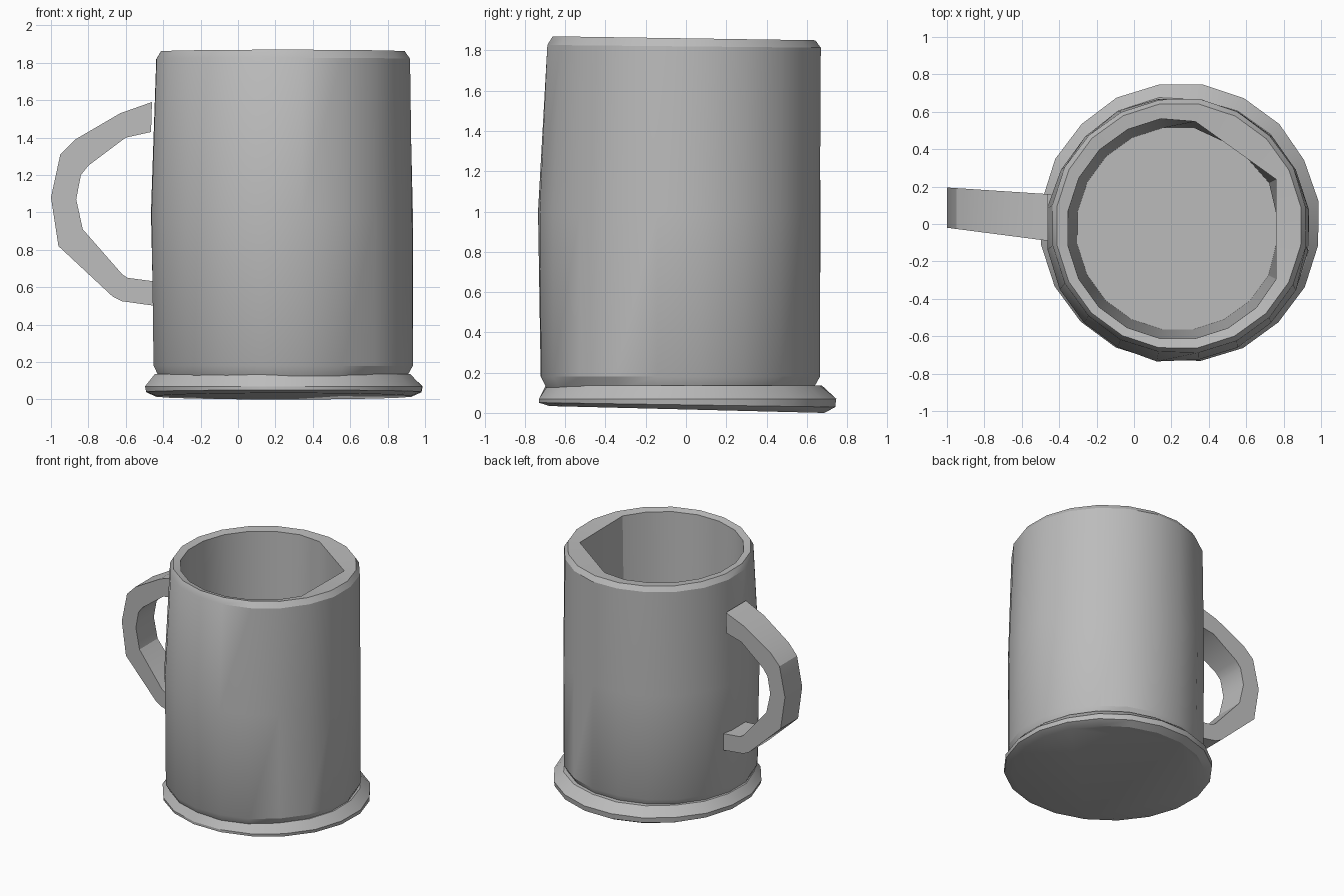
import bpy
import bmesh
import math
import random

random.seed(4)
SIDES = 20
START = math.radians(8.8)

default = bpy.data.objects.get("Cube")
if default:
    bpy.data.objects.remove(default, do_unlink=True)

clay = bpy.data.materials.new("plain grey")
clay.use_nodes = True
GREY = (0.5, 0.5, 0.5, 1)
clay.diffuse_color = GREY
clay.node_tree.nodes["Principled BSDF"].inputs["Base Color"].default_value = GREY


def finish(bm, name):
    bmesh.ops.recalc_face_normals(bm, faces=bm.faces)
    mesh = bpy.data.meshes.new(name)
    bm.to_mesh(mesh)
    bm.free()
    mesh.materials.append(clay)
    obj = bpy.data.objects.new(name, mesh)
    bpy.context.collection.objects.link(obj)
    bpy.ops.object.select_all(action='DESELECT')
    obj.select_set(True)
    bpy.context.view_layer.objects.active = obj
    bpy.ops.object.shade_smooth_by_angle(angle=math.radians(28))
    return obj


def bridge(bm, rings, closed=False):
    """Join successive vertex loops with quads and cap the ends."""
    pairs = list(zip(rings, rings[1:]))
    for a, b in pairs:
        n = len(a)
        for i in range(n):
            j = (i + 1) % n
            bm.faces.new((a[i], a[j], b[j], b[i]))
    bm.faces.new(rings[0])
    bm.faces.new(rings[-1])


def ring(bm, cx, cy, z, radius, tilt=0.0, wobble=0.0):
    """One loop; radius is a number or a function of the angle."""
    verts = []
    for i in range(SIDES):
        a = START + i * math.tau / SIDES
        r = radius(a) if callable(radius) else radius
        r += random.uniform(-wobble, wobble)
        y = cy + r * math.sin(a)
        verts.append(bm.verts.new((cx + r * math.cos(a), y, z + tilt * y)))
    return verts


def hollow(limit):
    """Round opening flattened by two chords on the left side."""
    def radius(a):
        r = limit
        for direction, distance in ((0.0, 0.525), (0.95, 0.52)):
            c = math.cos(a - direction)
            if c > 0.1:
                r = min(r, distance / c)
        return r
    return radius


# Body: outer wall, bevelled rim, inner wall and floor
bm = bmesh.new()
bridge(bm, [
    ring(bm, 0.24, -0.03, 0.12, 0.67),
    ring(bm, 0.24, -0.03, 0.18, 0.70, wobble=0.006),
    ring(bm, 0.235, -0.03, 1.0, 0.708, wobble=0.006),
    ring(bm, 0.24, -0.01, 1.82, 0.685, tilt=-0.01, wobble=0.004),
    ring(bm, 0.24, -0.01, 1.86, 0.66, tilt=-0.015),
    ring(bm, 0.235, -0.025, 1.85, hollow(0.595), tilt=-0.01),
    ring(bm, 0.235, -0.025, 0.18, hollow(0.545)),
])
finish(bm, "mug_body")

# Base: flared foot with a slightly tilted underside
bm = bmesh.new()
bridge(bm, [
    ring(bm, 0.245, 0.005, 0.017, 0.69, tilt=-0.025),
    ring(bm, 0.245, 0.005, 0.04, 0.745, tilt=-0.015),
    ring(bm, 0.245, 0.005, 0.07, 0.748, wobble=0.004),
    ring(bm, 0.24, -0.01, 0.135, 0.69, wobble=0.006),
])
finish(bm, "base_foot")

# Handle: outer and inner outlines given a slanted width
outer = [(-0.46, 1.59), (-0.63, 1.53), (-0.87, 1.39), (-0.95, 1.31), (-1.0, 1.08),
         (-0.96, 0.82), (-0.67, 0.55), (-0.62, 0.525), (-0.44, 0.50)]
inner = [(-0.465, 1.43), (-0.6, 1.40), (-0.80, 1.25), (-0.84, 1.2), (-0.865, 1.07),
         (-0.83, 0.91), (-0.62, 0.67), (-0.59, 0.65), (-0.44, 0.63)]
bm = bmesh.new()
sections = []
for (ox, oz), (ix, iz) in zip(outer, inner):
    section = []
    for x, z, back in ((ox, oz, 0), (ox, oz, 1), (ix, iz, 1), (ix, iz, 0)):
        t = (-0.46 - x) / 0.54
        y = 0.16 + 0.035 * t if back else -0.09 + 0.07 * t
        section.append(bm.verts.new((x, y, z)))
    sections.append(section)
bridge(bm, sections)
finish(bm, "handle")
